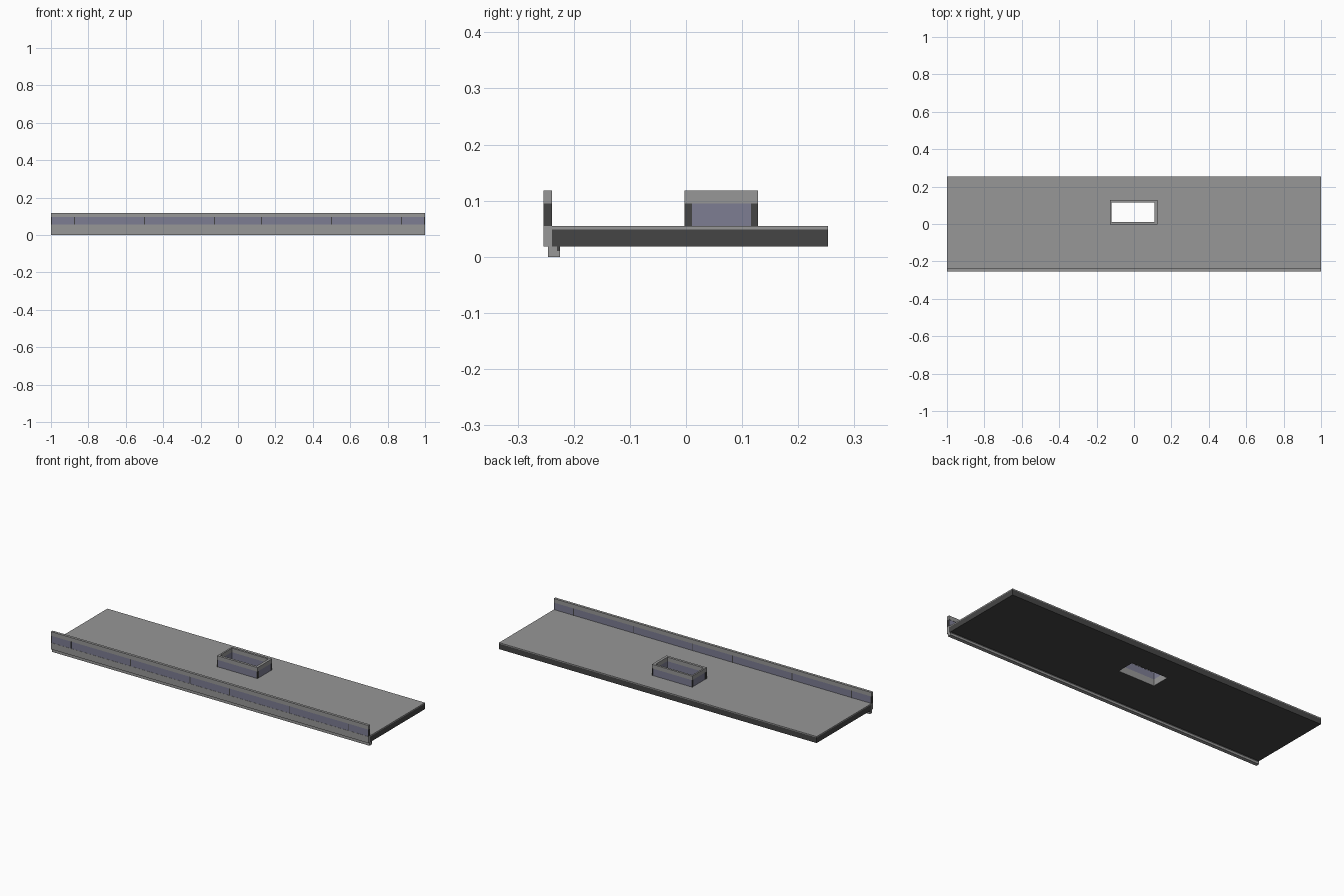
import bpy

cube = bpy.data.objects.get("Cube")
if cube:
    bpy.data.objects.remove(cube, do_unlink=True)


def material(name, rgb):
    m = bpy.data.materials.new(name)
    m.use_nodes = True
    m.diffuse_color = (*rgb, 1)
    m.node_tree.nodes["Principled BSDF"].inputs["Base Color"].default_value = (*rgb, 1)
    return m


concrete = material("light_grey", (0.31, 0.31, 0.31))
dark = material("dark_grey", (0.06, 0.06, 0.06))
glass = material("blue_grey_glass", (0.205, 0.205, 0.29))


def box(name, x, y, z, mat):
    """Box from (min, max) pairs on each axis."""
    verts = [(a, b, c) for c in z for b in y for a in x]
    faces = [(0, 2, 3, 1), (4, 5, 7, 6), (0, 1, 5, 4), (2, 6, 7, 3), (0, 4, 6, 2), (1, 3, 7, 5)]
    return finish(name, verts, faces, mat)


def frame(name, outer, inner, z, mat):
    """Rectangular ring; outer and inner are (x0, x1, y0, y1)."""
    verts = []
    for h in z:
        for x0, x1, y0, y1 in (outer, inner):
            verts += [(x0, y0, h), (x1, y0, h), (x1, y1, h), (x0, y1, h)]
    faces = []
    for i in range(4):
        j = (i + 1) % 4
        faces += [(i, j, 8 + j, 8 + i), (4 + j, 4 + i, 12 + i, 12 + j),
                  (8 + i, 8 + j, 12 + j, 12 + i), (j, i, 4 + i, 4 + j)]
    return finish(name, verts, faces, mat)


def finish(name, verts, faces, mat):
    me = bpy.data.meshes.new(name)
    me.from_pydata(verts, [], faces)
    me.materials.append(mat)
    ob = bpy.data.objects.new(name, me)
    bpy.context.collection.objects.link(ob)
    return ob


# Heights shared by both railings
DECK, RAIL, TOP = 0.055, 0.095, 0.118
SHAFT = (-0.129, 0.125, -0.003, 0.128)
HOLE = (-0.120, 0.110, 0.011, 0.116)

# Deck: dark slab with a thin pale topping and a shaft opening
frame("deck_slab", (-1, 1, -0.239, 0.253), HOLE, (0.018, 0.049), dark)
frame("deck_topping", (-1, 1, -0.239, 0.253), HOLE, (0.049, DECK), concrete)

# Front fascia, lip under it and its backing strip
FY = (-0.254, -0.239)
box("front_fascia", (-1, 1), FY, (0.018, DECK), concrete)
box("front_lip", (-1, 1), (-0.246, -0.230), (0.0, 0.018), concrete)
box("lip_foot", (-1, 1), (-0.230, -0.225), (0.0, 0.010), concrete)
box("lip_backing", (-1, 1), (-0.230, -0.225), (0.010, 0.018), dark)

# Front railing: glass band, top rail, posts
box("railing_glass", (-0.996, 0.996), (FY[0] + 0.001, FY[1] - 0.001), (DECK, RAIL), glass)
box("railing_top", (-1, 1), FY, (RAIL, TOP), concrete)
for side in (-1, 1):
    for x in (0.125, 0.5, 0.875, 0.9975):
        c = side * x
        box("railing_post", (c - 0.0025, c + 0.0025), FY, (DECK, RAIL), dark)

# Shaft railing: glass ring, top frame, corner posts
d = 0.001
frame("shaft_glass", (SHAFT[0] + d, SHAFT[1] - d, SHAFT[2] + d, SHAFT[3] - d),
      (HOLE[0] - d, HOLE[1] + d, HOLE[2] - d, HOLE[3] + d), (DECK, RAIL), glass)
frame("shaft_top_frame", SHAFT, HOLE, (RAIL, TOP), concrete)
for x in ((SHAFT[0], SHAFT[0] + 0.005), (SHAFT[1] - 0.005, SHAFT[1])):
    for y in ((SHAFT[2], HOLE[2]), (HOLE[3], SHAFT[3])):
        box("shaft_corner_post", x, y, (DECK, RAIL), dark)

# Pale lining of the opening through the slab
frame("opening_lining", HOLE, (HOLE[0] + d, HOLE[1] - d, HOLE[2] + d, HOLE[3] - d),
      (0.018, DECK), concrete)
